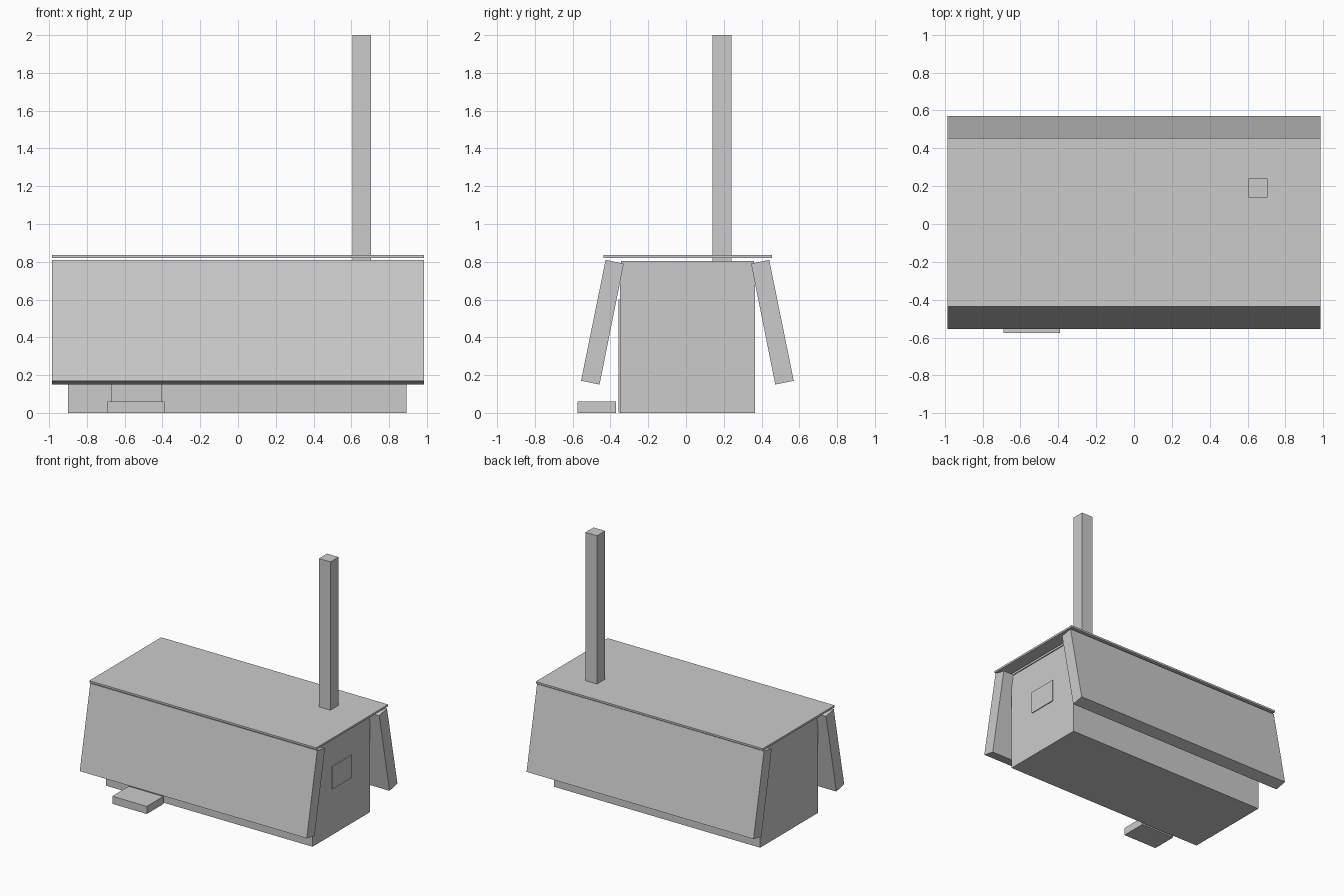
import bpy
import bmesh

# Remove the default cube
default = bpy.data.objects.get("Cube")
if default:
    bpy.data.objects.remove(default, do_unlink=True)

# Single plain grey
GREY = (0.6, 0.6, 0.6, 1.0)
grey = bpy.data.materials.new("light_grey")
grey.use_nodes = True
grey.diffuse_color = GREY
grey.node_tree.nodes["Principled BSDF"].inputs["Base Color"].default_value = GREY


def prism(name, profile, x0, x1):
    """Extrude a (y, z) outline along x."""
    bm = bmesh.new()
    face = bm.faces.new([bm.verts.new((x0, y, z)) for y, z in profile])
    side = bmesh.ops.extrude_face_region(bm, geom=[face])
    moved = [v for v in side["geom"] if isinstance(v, bmesh.types.BMVert)]
    bmesh.ops.translate(bm, verts=moved, vec=(x1 - x0, 0, 0))
    bmesh.ops.recalc_face_normals(bm, faces=bm.faces)
    mesh = bpy.data.meshes.new(name)
    bm.to_mesh(mesh)
    bm.free()
    mesh.materials.append(grey)
    obj = bpy.data.objects.new(name, mesh)
    bpy.context.collection.objects.link(obj)
    return obj


def box(name, x, y, z):
    """Box given by its (low, high) range on each axis."""
    outline = [(y[0], z[0]), (y[1], z[0]), (y[1], z[1]), (y[0], z[1])]
    return prism(name, outline, *x)


# Cabin and its flat ceiling slab
box("cabin_body", (-0.9, 0.893), (-0.35, 0.365), (0, 0.785))
box("ceiling_slab", (-0.905, 0.9), (-0.345, 0.36), (0.786, 0.803))

# Thin roof sheet floating just above
ROOF = 0.986
box("roof_sheet", (-ROOF, ROOF), (-0.437, 0.455), (0.82, 0.835))

# Thick slanted panels, mirrored front and back about the cabin centre
MID = 0.0075
panel = [(0.337, 0.79), (0.433, 0.81), (0.563, 0.17), (0.465, 0.15)]
for name, side in (("front_panel", -1), ("back_panel", 1)):
    prism(name, [(MID + side * y, z) for y, z in panel], -ROOF, ROOF)

# Chimney
box("chimney", (0.605, 0.705), (0.14, 0.24), (0.805, 2.0))

# Side window, front door and doorstep
box("side_window", (0.89, 0.9), (-0.11, 0.13), (0.363, 0.54))
box("front_door", (-0.673, -0.405), (-0.358, -0.349), (0.003, 0.6))
box("door_step", (-0.69, -0.39), (-0.575, -0.37), (0, 0.06))
